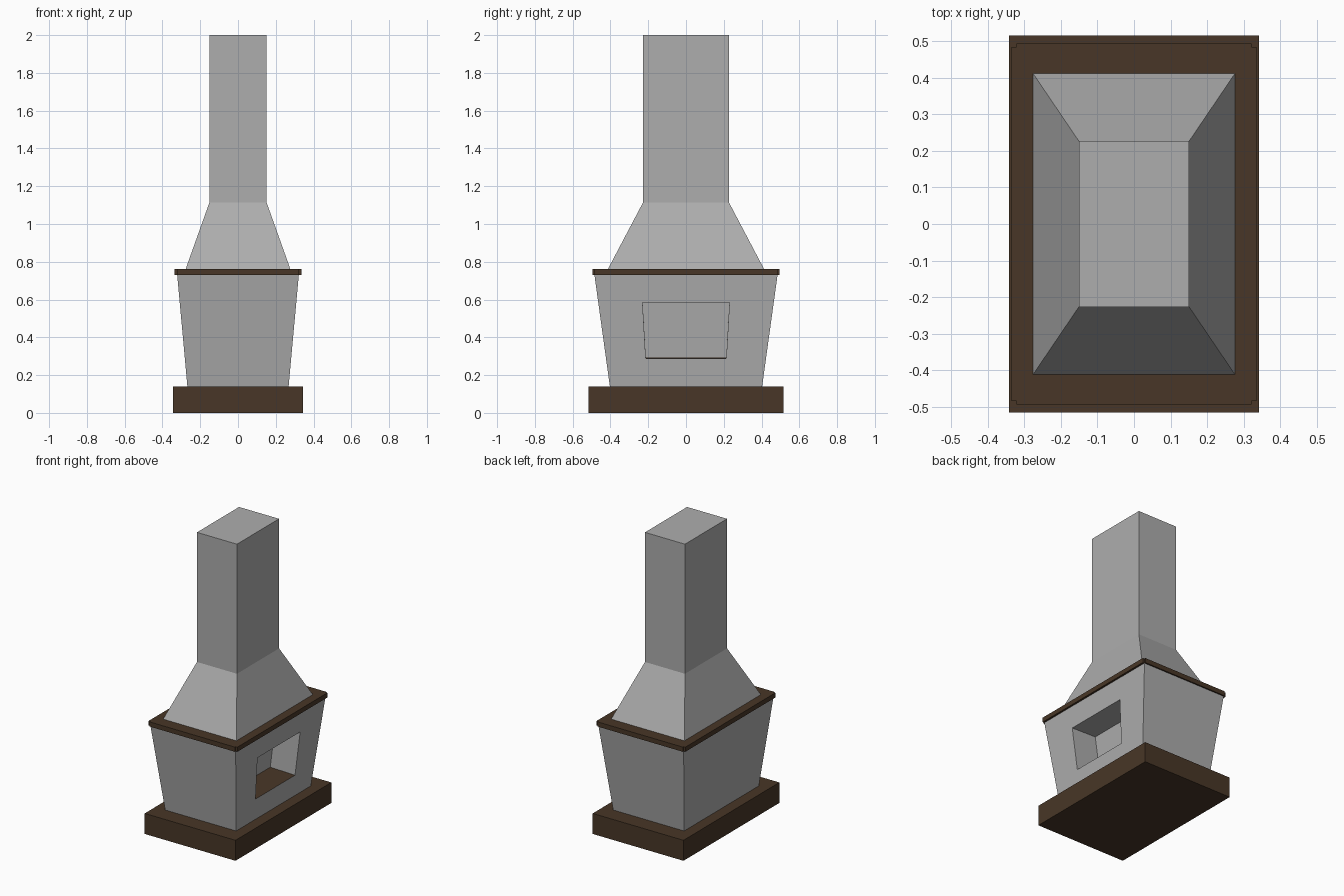
import bpy, bmesh

if "Cube" in bpy.data.objects:
    bpy.data.objects.remove(bpy.data.objects["Cube"])

brown = bpy.data.materials.new("dark_brown")
brown.diffuse_color = (0.065, 0.037, 0.02, 1)
brown.use_nodes = True
brown.node_tree.nodes["Principled BSDF"].inputs["Base Color"].default_value = brown.diffuse_color
grey = bpy.data.materials.new("stone_grey")
grey.diffuse_color = (0.42, 0.42, 0.42, 1)
grey.use_nodes = True
grey.node_tree.nodes["Principled BSDF"].inputs["Base Color"].default_value = grey.diffuse_color


def rect(x, y, z):
    return [(-x, -y, z), (x, -y, z), (x, y, z), (-x, y, z)]


def bridge(bm, a, b):
    n = len(a)
    return [bm.faces.new((a[i], a[(i + 1) % n], b[(i + 1) % n], b[i])) for i in range(n)]


def finish(name, bm, *mats):
    bmesh.ops.recalc_face_normals(bm, faces=bm.faces[:])
    me = bpy.data.meshes.new(name)
    bm.to_mesh(me)
    bm.free()
    for m in mats:
        me.materials.append(m)
    ob = bpy.data.objects.new(name, me)
    bpy.context.collection.objects.link(ob)
    return ob


def loft(name, rings, mat):
    bm = bmesh.new()
    loops = [[bm.verts.new(p) for p in r] for r in rings]
    for a, b in zip(loops, loops[1:]):
        bridge(bm, a, b)
    bm.faces.new(loops[0])
    bm.faces.new(loops[-1])
    return finish(name, bm, mat)


# Plinth at the bottom
loft("base", [rect(0.343, 0.517, 0), rect(0.343, 0.517, 0.14)], brown)

# Flared firebox with a recessed opening on the +x side
X0, X1, Z0, Z1 = 0.268, 0.322, 0.14, 0.732
DEPTH = 0.187


def wall_x(z):
    return X0 + (X1 - X0) * (z - Z0) / (Z1 - Z0)


bm = bmesh.new()
low = [bm.verts.new(p) for p in rect(X0, 0.403, Z0)]
top = [bm.verts.new(p) for p in rect(X1, 0.485, Z1)]
body_faces = bridge(bm, low, top)
bm.faces.new(low)
bm.faces.new(top)
bm.faces.remove(body_faces[1])
outer = [low[1], low[2], top[2], top[1]]
hole = [(-0.213, 0.289), (0.213, 0.289), (0.23, 0.585), (-0.23, 0.585)]
inner = [bm.verts.new((wall_x(z), y, z)) for y, z in hole]
back = [bm.verts.new((wall_x(z) - DEPTH, y, z + 0.005)) for y, z in hole]
bridge(bm, outer, inner)
recess = bridge(bm, inner, back)
recess[0].material_index = 1      # brown hearth floor
bm.faces.new(back)
finish("firebox", bm, grey, brown)

# Thin mantel slab with small notched corners
X, Y, x, y = 0.335, 0.494, 0.322, 0.485
outline = [(-x, -Y), (x, -Y), (x, -y), (X, -y), (X, y), (x, y),
           (x, Y), (-x, Y), (-x, y), (-X, y), (-X, -y), (-x, -y)]
loft("mantel", [[(px, py, z) for px, py in outline] for z in (0.73, 0.762)], brown)

# Tapered hood continuing into the chimney
loft("hood_and_chimney", [rect(0.277, 0.413, 0.762), rect(0.151, 0.227, 1.115),
                          rect(0.151, 0.227, 2.0)], grey)
